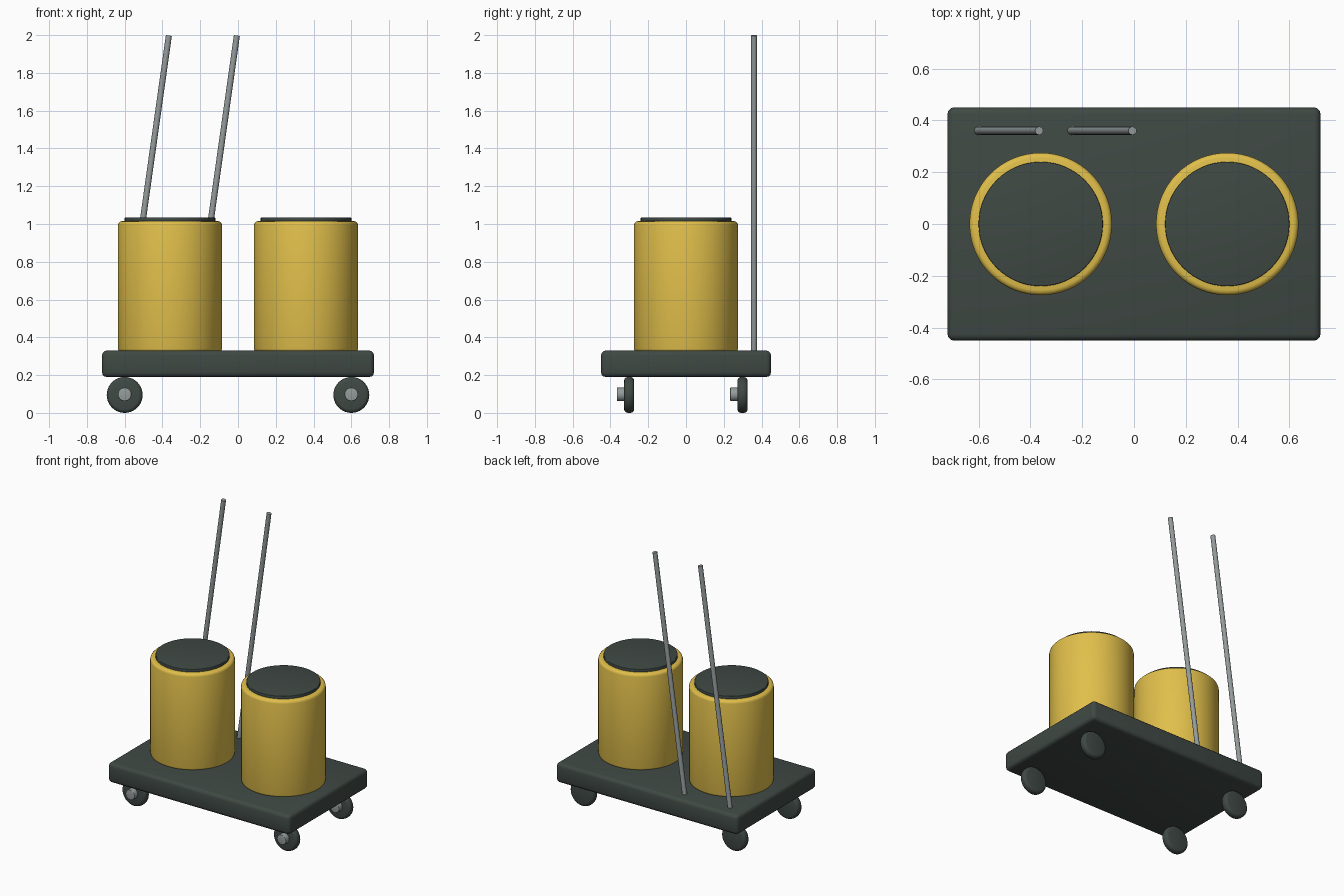
import bpy
import math
from mathutils import Vector

cube = bpy.data.objects.get("Cube")
if cube:
    bpy.data.objects.remove(cube, do_unlink=True)


def make_material(name, rgb):
    mat = bpy.data.materials.new(name)
    mat.use_nodes = True
    colour = (*rgb, 1.0)
    mat.diffuse_color = colour
    mat.node_tree.nodes["Principled BSDF"].inputs["Base Color"].default_value = colour
    return mat


dark = make_material("dark green grey", (0.05, 0.066, 0.058))
yellow = make_material("mustard yellow", (0.75, 0.52, 0.07))
steel = make_material("steel grey", (0.3, 0.33, 0.33))


def finish(name, mat, bevel=0.0, segments=3):
    """Name, colour, round and smooth the active object."""
    obj = bpy.context.object
    obj.name = name
    obj.data.materials.append(mat)
    if bevel:
        mod = obj.modifiers.new("rounded edges", 'BEVEL')
        mod.width = bevel
        mod.segments = segments
        mod.limit_method = 'ANGLE'
        bpy.ops.object.modifier_apply(modifier=mod.name)
    bpy.ops.object.shade_smooth_by_angle(angle=math.radians(35))
    return obj


def rod(name, start, end, radius, mat, sides=32, bevel=0.0):
    """Cylinder running from start to end."""
    start, end = Vector(start), Vector(end)
    axis = end - start
    bpy.ops.mesh.primitive_cylinder_add(
        vertices=sides, radius=radius, depth=axis.length,
        location=(start + end) / 2,
        rotation=axis.to_track_quat('Z', 'Y').to_euler())
    return finish(name, mat, bevel)


# Platform
bpy.ops.mesh.primitive_cube_add(size=1, location=(0, 0, 0.26))
platform = bpy.context.object
platform.scale = (1.44, 0.9, 0.14)
bpy.ops.object.transform_apply(location=False, rotation=False, scale=True)
finish("platform", dark, bevel=0.025)

# Drums with lids
for side, x in (("right", -0.36), ("left", 0.36)):
    rod(f"{side}_drum", (x, 0, 0.32), (x, 0, 1.015), 0.275, yellow, 64, 0.02)
    rod(f"{side}_lid", (x, 0, 1.0), (x, 0, 1.035), 0.24, dark, 64, 0.004)

# Leaning handle poles
for name, x in (("outer_pole", -0.605), ("inner_pole", -0.245)):
    rod(name, (x, 0.36, 0.3), (x + 0.239, 0.36, 1.998), 0.016, steel, 16)

# Wheels with hubs on their front faces
for side, x in (("right", -0.6), ("left", 0.6)):
    for end, y in (("front", -0.3), ("back", 0.3)):
        rod(f"{end}_{side}_wheel", (x, y - 0.028, 0.095), (x, y + 0.026, 0.095),
            0.095, dark, 40, 0.02)
        rod(f"{end}_{side}_hub", (x, y - 0.066, 0.098), (x, y, 0.098),
            0.036, steel, 24, 0.004)
